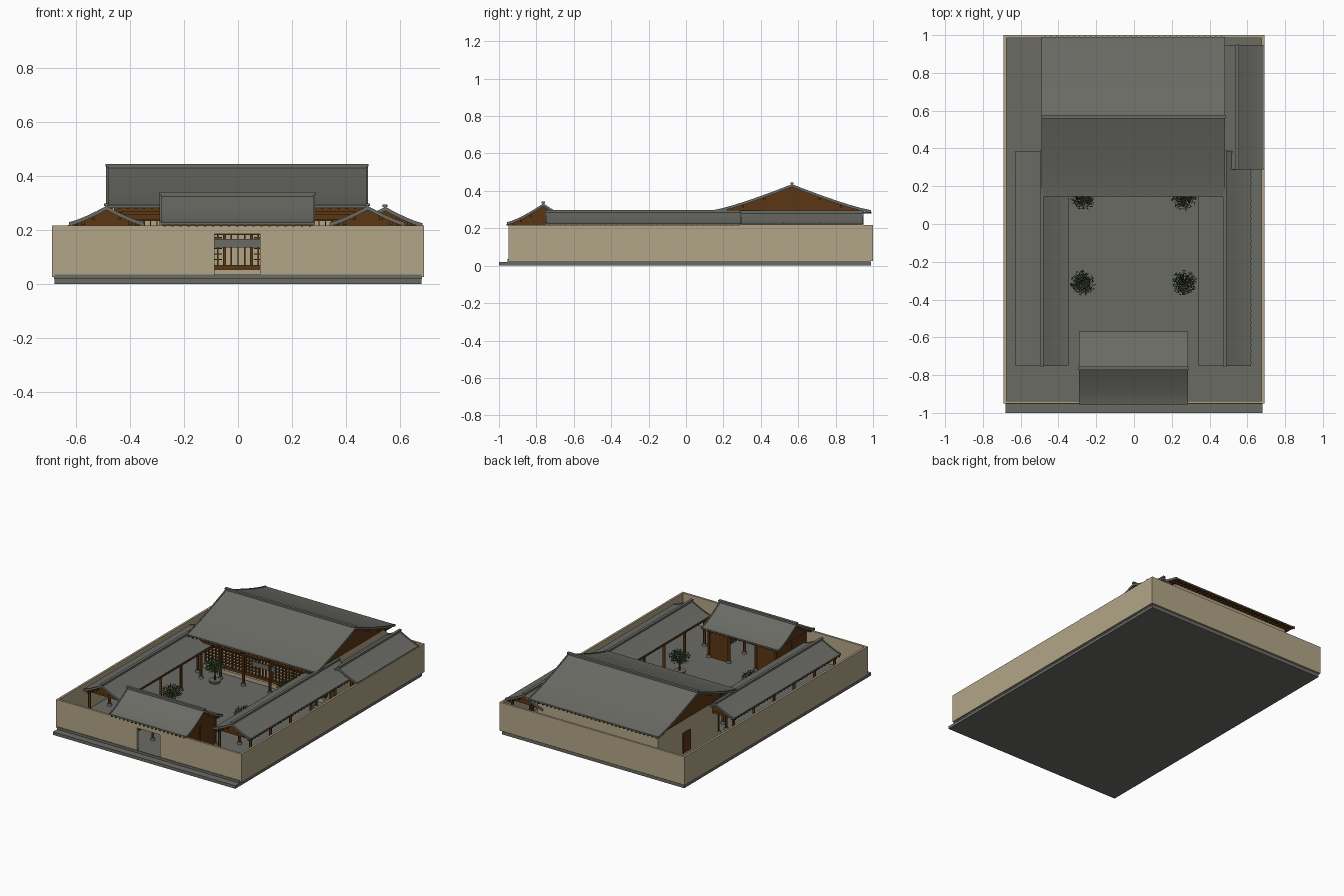
import bpy, bmesh, math, random
from mathutils import Vector

if "Cube" in bpy.data.objects:
    bpy.data.objects.remove(bpy.data.objects["Cube"])

random.seed(4)


def mat(name, rgb):
    m = bpy.data.materials.new(name)
    m.diffuse_color = (*rgb, 1)
    m.use_nodes = True
    m.node_tree.nodes["Principled BSDF"].inputs["Base Color"].default_value = m.diffuse_color
    return m


GREY = mat("slate_grey", (0.145, 0.147, 0.13))
TAN = mat("plaster_tan", (0.45, 0.38, 0.245))
BROWN = mat("timber_brown", (0.105, 0.037, 0.007))
GREEN = mat("leaf_green", (0.06, 0.14, 0.055))


def finish(bm, name, mats, smooth=False):
    me = bpy.data.meshes.new(name)
    bm.normal_update()
    bm.to_mesh(me)
    bm.free()
    for m in mats:
        me.materials.append(m)
    ob = bpy.data.objects.new(name, me)
    bpy.context.collection.objects.link(ob)
    if smooth:
        bpy.ops.object.select_all(action='DESELECT')
        ob.select_set(True)
        bpy.context.view_layer.objects.active = ob
        bpy.ops.object.shade_smooth_by_angle(angle=math.radians(30))
    return ob


def boxes(name, m, spans):
    """One object from boxes given as (x0, x1, y0, y1, z0, z1)."""
    bm = bmesh.new()
    for x0, x1, y0, y1, z0, z1 in spans:
        vs = bmesh.ops.create_cube(bm, size=1)['verts']
        for v in vs:
            v.co = Vector(((x0 + x1) / 2 + v.co.x * (x1 - x0),
                           (y0 + y1) / 2 + v.co.y * (y1 - y0),
                           (z0 + z1) / 2 + v.co.z * (z1 - z0)))
    return finish(bm, name, [m])


def cone(bm, a, b, r0, r1, seg=12):
    a, b = Vector(a), Vector(b)
    rot = (b - a).to_track_quat('Z', 'Y').to_matrix().to_4x4()
    rot.translation = (a + b) / 2
    bmesh.ops.create_cone(bm, cap_ends=True, segments=seg, radius1=r0, radius2=r1,
                          depth=(b - a).length, matrix=rot)


def columns(name, points, top):
    bm, base = bmesh.new(), bmesh.new()
    for x, y in points:
        cone(bm, (x, y, 0.03), (x, y, top), 0.009, 0.009)
        cone(base, (x, y, 0.02), (x, y, 0.045), 0.018, 0.012)
    finish(bm, name + "_columns", [BROWN], True)
    finish(base, name + "_column_bases", [GREY], True)


def sweep(bm, pts, u0, u1, place):
    """Extrude a closed (v, z) outline along the ridge direction."""
    rings = [[bm.verts.new(place(u, v, z)) for v, z in pts] for u in (u0, u1)]
    n = len(pts)
    for i in range(n):
        j = (i + 1) % n
        bm.faces.new((rings[0][i], rings[0][j], rings[1][j], rings[1][i]))
    bm.faces.new(rings[0][::-1])
    bm.faces.new(rings[1])


def roof(name, cx, cy, half, span, ridge, eave, power, along, inset=0.03):
    """Curved gable roof with verges, ridge cap, gables, purlins and rafters."""
    def place(u, v, z):
        return (cx + u, cy + v, z) if along == 'x' else (cx + v, cy + u, z)

    def height(v):
        return eave + (ridge - eave) * (1 - abs(v) / span) ** power

    def box(u0, u1, v0, v1, z0, z1):
        a, b = place(u0, v0, z0), place(u1, v1, z1)
        return (a[0], b[0], a[1], b[1], z0, z1)

    n = 16
    vs = [span * (2 * i / n - 1) for i in range(n + 1)]

    def band(lo, hi):
        return [(v, height(v) + hi) for v in vs] + [(v, height(v) + lo) for v in vs[::-1]]

    # tiled slopes, brown on the underside
    bm = bmesh.new()
    sweep(bm, band(-0.010, 0), -half, half, place)
    bmesh.ops.recalc_face_normals(bm, faces=bm.faces)
    for f in bm.faces:
        if f.normal.z < -0.3:
            f.material_index = 1
    finish(bm, name + "_roof", [GREY, BROWN], True)
    # raised verge tiles on both ends
    bm = bmesh.new()
    for s in (-1, 1):
        sweep(bm, band(-0.011, 0.004), s * half - 0.004, s * half + 0.004, place)
    bmesh.ops.recalc_face_normals(bm, faces=bm.faces)
    finish(bm, name + "_verges", [GREY], True)
    # timber gable ends
    bm = bmesh.new()
    inner = [v for v in vs if abs(v) < span * 0.9]
    pts = [(v, height(v) - 0.009) for v in inner]
    pts += [(inner[-1], eave - 0.012), (inner[0], eave - 0.012)]
    for s in (-1, 1):
        sweep(bm, pts, s * (half - inset) - 0.005, s * (half - inset) + 0.005, place)
    bmesh.ops.recalc_face_normals(bm, faces=bm.faces)
    finish(bm, name + "_gables", [BROWN])
    # ridge cap
    boxes(name + "_ridge", GREY, [box(-half, half, -0.005, 0.005, ridge - 0.012, ridge + 0.006),
                                  box(-half - 0.006, half + 0.006, -0.009, 0.009, ridge + 0.004, ridge + 0.013)])
    # purlins along the slopes and rafter ends under the eaves
    parts = []
    for s in (-1, 1):
        for t in (0.35, 0.62, 0.88):
            z = height(span * t) - 0.010
            parts.append(box(-half + 0.008, half - 0.008, s * span * t - 0.006, s * span * t + 0.006, z - 0.014, z))
        k = int(half * 2 / 0.03)
        for i in range(k):
            u = -half + 0.015 + i * (2 * half - 0.03) / (k - 1)
            a, b = sorted((s * span * 0.8, s * (span + 0.003)))
            parts.append(box(u - 0.004, u + 0.004, a, b, eave - 0.015, eave - 0.007))
    boxes(name + "_rafters", BROWN, parts)


# ground slab, plinth and perimeter wall with the gate opening
boxes("ground_slab", GREY, [(-0.68, 0.68, -1.0, 0.99, 0, 0.02)])
boxes("plinth", GREY, [(-0.682, 0.682, -0.951, 0.987, 0.018, 0.03)])
W, T, Z0, Z1 = 0.69, 0.014, 0.026, 0.217
boxes("perimeter_wall", TAN, [
    (-W, -W + T, -0.95, 1.0, Z0, Z1), (W - T, W, -0.95, 1.0, Z0, Z1),
    (-W, W, 1.0 - T, 1.0, Z0, Z1),
    (-W, -0.087, -0.95, -0.95 + T, Z0, Z1), (0.082, W, -0.95, -0.95 + T, Z0, Z1),
    (-0.087, 0.082, -0.95, -0.95 + T, 0.185, Z1)])
boxes("wall_skirting", GREY, [(-0.68, 0.68, -0.954, -0.948, 0.02, 0.036)])

# main hall
roof("hall", -0.003, 0.567, 0.482, 0.422, 0.432, 0.293, 1.2, 'x')
boxes("hall_podium", TAN, [(-0.45, 0.45, 0.27, 0.95, 0.03, 0.055)])
boxes("hall_walls", TAN, [(-0.45, -0.435, 0.3, 0.94, 0.05, 0.285), (0.435, 0.45, 0.3, 0.94, 0.05, 0.285),
                          (-0.45, 0.45, 0.925, 0.94, 0.05, 0.285), (-0.45, 0.45, 0.302, 0.31, 0.05, 0.24)])
bars = [(-0.45, 0.45, 0.285, 0.305, 0.055, 0.07), (-0.45, 0.45, 0.285, 0.305, 0.182, 0.2),
        (-0.45, 0.45, 0.285, 0.305, 0.235, 0.285)]
for i in range(37):
    x = -0.45 + i * 0.025
    w = 0.005 if i % 4 == 0 else 0.002
    bars.append((x - w, x + w, 0.292, 0.303, 0.06, 0.24))
for k in range(5):
    z = 0.09 + k * 0.02
    for s in (-1, 1):
        a, b = sorted((s * 0.06, s * 0.45))
        bars.append((a, b, 0.293, 0.303, z, z + 0.004))
boxes("hall_lattice", BROWN, bars)
boxes("hall_name_board", GREY, [(-0.09, 0.085, 0.275, 0.284, 0.135, 0.168)])
hx = [-0.44, -0.27, -0.1, 0.1, 0.27, 0.44]
columns("hall", [(x, 0.2) for x in hx], 0.29)
boxes("hall_beams", BROWN, [(-0.46, 0.46, 0.193, 0.207, 0.24, 0.258), (-0.46, 0.46, 0.19, 0.21, 0.268, 0.285)] +
      [(x - 0.006, x + 0.006, 0.18, 0.3, 0.25, 0.268) for x in hx])
boxes("hall_side_door", BROWN, [(-0.456, -0.45, 0.6, 0.68, 0.055, 0.19)])

# gate house
roof("gate", -0.003, -0.763, 0.285, 0.193, 0.329, 0.229, 1.3, 'x')
spans = []
for s in (-1, 1):
    a, b = sorted((s * 0.1, s * 0.255))
    spans += [(a, b, -0.61, -0.6, 0.03, 0.225)]
    a, b = sorted((s * 0.245, s * 0.255))
    spans += [(a, b, -0.92, -0.6, 0.03, 0.23)]
spans += [(-0.255, 0.255, -0.612, -0.598, 0.2, 0.225), (-0.255, 0.255, -0.92, -0.908, 0.2, 0.225)]
boxes("gate_walls", BROWN, spans)
columns("gate", [(x, y) for x in (-0.25, -0.1, 0.1, 0.25) for y in (-0.6, -0.765)], 0.23)

# side galleries, open toward the courtyard
for name, cx in (("left_gallery", -0.488), ("right_gallery", 0.481)):
    roof(name, cx, -0.183, 0.566, 0.139, 0.286, 0.226, 1.25, 'y')
    ys = [-0.72 + i * 0.215 for i in range(6)]
    columns(name, [(cx + s * 0.115, y) for s in (-1, 1) for y in ys], 0.228)
    boxes(name + "_beams", BROWN,
          [(cx + s * 0.115 - 0.007, cx + s * 0.115 + 0.007, -0.74, 0.37, 0.2, 0.218) for s in (-1, 1)] +
          [(cx - 0.115, cx + 0.115, y - 0.005, y + 0.005, 0.205, 0.22) for y in ys])
    s = 1 if cx > 0 else -1
    a, b = sorted((cx - s * 0.136, cx - s * 0.142))
    boxes(name + "_eave_board", BROWN, [(a, b, -0.75, 0.38, 0.213, 0.224)])

# small side building behind the right gallery
roof("side_room", 0.546, 0.618, 0.326, 0.139, 0.283, 0.222, 1.25, 'y')
columns("side_room", [(x, y) for x in (0.5, 0.65) for y in (0.32, 0.52, 0.72, 0.92)], 0.23)
boxes("side_room_beams", BROWN, [(x - 0.007, x + 0.007, 0.3, 0.935, 0.2, 0.22) for x in (0.5, 0.65)])


# courtyard trees in round stone planters
def tree(name, x, y):
    pot, wood, leaf = bmesh.new(), bmesh.new(), bmesh.new()
    cone(pot, (x, y, 0.03), (x, y, 0.046), 0.034, 0.038, 20)
    cone(wood, (x, y, 0.04), (x, y, 0.11), 0.006, 0.004, 8)
    c = Vector((x, y, 0.138))
    for i in range(26):
        a = i * 2.4
        up = random.uniform(-0.2, 0.9)
        tip = c + Vector((math.cos(a), math.sin(a), up)).normalized() * random.uniform(0.03, 0.06) * Vector((1, 1, 0.7)).length / 1.57
        cone(wood, (x, y, random.uniform(0.09, 0.12)), tip, 0.0022, 0.001, 5)
    for i in range(420):
        d = Vector([random.gauss(0, 1) for _ in range(3)]).normalized() * random.uniform(0.45, 1)
        p = c + Vector((d.x * 0.068, d.y * 0.068, d.z * 0.044))
        t = Vector([random.gauss(0, 1) for _ in range(3)]).normalized()
        b = t.orthogonal().normalized() * 0.004
        leaf.faces.new([leaf.verts.new(q) for q in (p - t * 0.007, p + b, p + t * 0.007, p - b)])
    finish(pot, name + "_planter", [GREY], True)
    finish(wood, name + "_branches", [BROWN])
    finish(leaf, name + "_leaves", [GREEN])


for i, (x, y) in enumerate([(-0.27, -0.31), (0.265, -0.31), (-0.27, 0.14), (0.265, 0.14)]):
    tree("tree_%d" % (i + 1), x, y)
